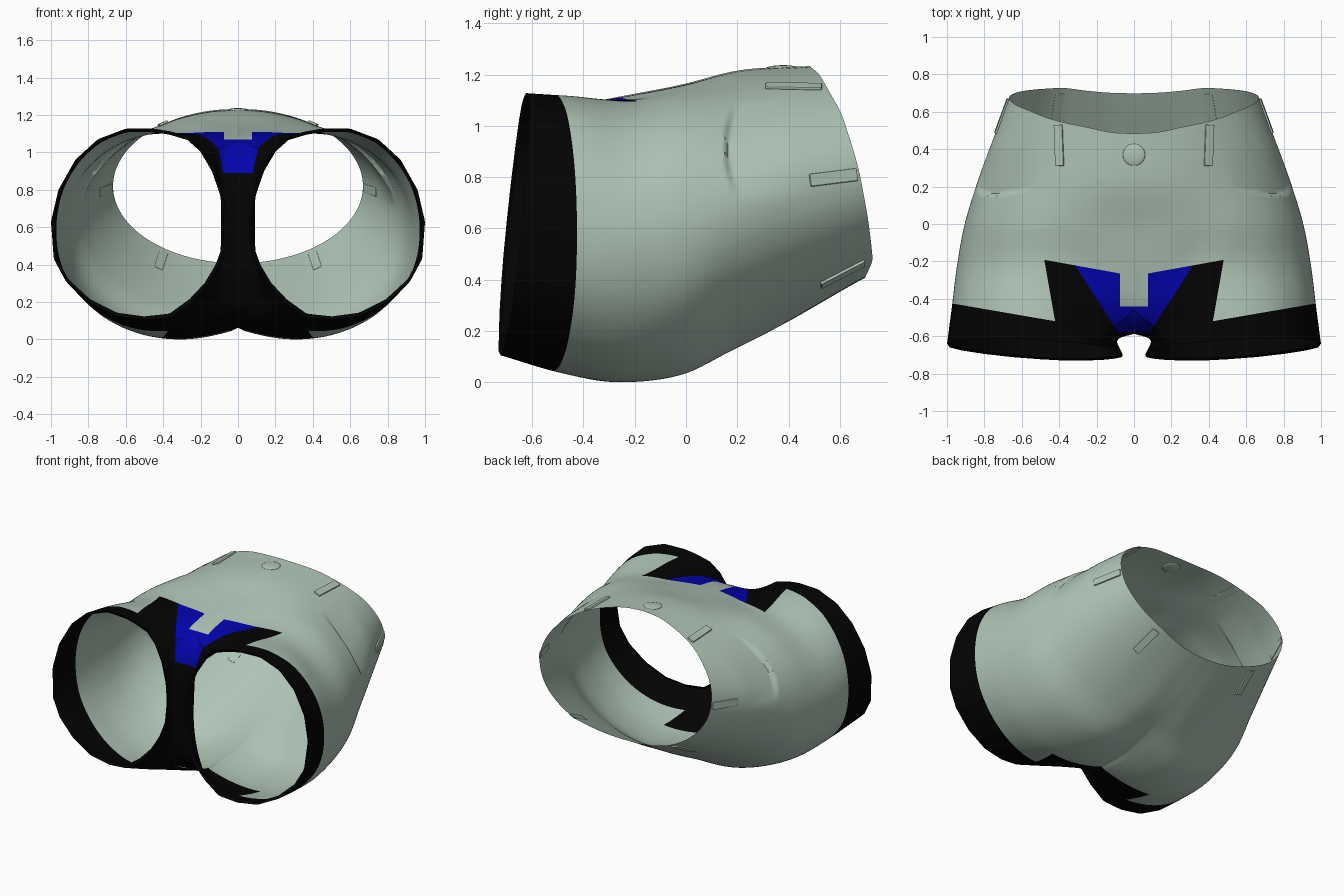
import bpy, bmesh, math
from mathutils import Vector, Matrix
from mathutils.bvhtree import BVHTree

if "Cube" in bpy.data.objects:
    bpy.data.objects.remove(bpy.data.objects["Cube"])

def material(name, rgb):
    m = bpy.data.materials.new(name)
    m.diffuse_color = (*rgb, 1)
    m.use_nodes = True
    m.node_tree.nodes["Principled BSDF"].inputs["Base Color"].default_value = m.diffuse_color
    return m

CLOTH = material("sage cloth", (0.425, 0.55, 0.465))
BLACK = material("black trim", (0.001, 0.001, 0.001))
BLUE = material("blue panel", (0.001, 0.001, 0.41))

def spline(pts, k, hold=False):
    """Chord-length cubic through pts, k steps each; hold keeps x from crossing 0."""
    n = len(pts)
    d = [max((pts[i + 1] - pts[i]).length, 1e-5) for i in range(n - 1)]
    sec = [(pts[i + 1] - pts[i]) / d[i] for i in range(n - 1)]
    tan = [sec[0]] + [(sec[i - 1] * d[i] + sec[i] * d[i - 1]) / (d[i - 1] + d[i])
                      for i in range(1, n - 1)] + [sec[-1]]
    if hold:
        for i, t in enumerate(tan):
            lim = 3 * abs(pts[i].x) / max(d[max(i - 1, 0)], d[min(i, n - 2)])
            t.x = max(-lim, min(lim, t.x))
    out = [pts[0].copy()]
    for i in range(n - 1):
        for j in range(1, k + 1):
            t = j / k
            out.append(pts[i] * (2 * t**3 - 3 * t * t + 1) + pts[i + 1] * (3 * t * t - 2 * t**3)
                       + tan[i] * d[i] * (t**3 - 2 * t * t + t) + tan[i + 1] * d[i] * (t**3 - t * t))
    return out

def resample(pts, n, smooth=True):
    """n + 1 evenly spaced points along a profile."""
    p = spline(pts, 12) if smooth else pts
    acc = [0]
    for a, b in zip(p, p[1:]):
        acc.append(acc[-1] + (b - a).length)
    out, i = [], 0
    for j in range(n + 1):
        s = acc[-1] * j / n
        while i < len(p) - 2 and acc[i + 1] < s:
            i += 1
        out.append(p[i].lerp(p[i + 1], (s - acc[i]) / max(acc[i + 1] - acc[i], 1e-9)))
    return out

V = lambda rows: [Vector(r) for r in rows]
NA, NI, K = 120, 44, 16     # outer columns, inner-thigh columns, rows per span

# half cross-sections, each from front centre round the side to back centre
def waist_y(z):
    tab = [(.40, .695), (.47, .727), (.55, .722), (.68, .703), (.85, .67),
           (1.04, .61), (1.15, .55), (1.2, .52), (1.24, .475)]
    for (a, ya), (b, yb) in zip(tab, tab[1:]):
        if z <= b:
            return ya + (yb - ya) * (z - a) / (b - a)
    return .475

waist, mid = [], []
for i in range(17):
    a = math.pi * i / 16
    s, c = (math.sin(a) if 0 < i < 16 else 0), math.cos(a)
    z = 0.82 + 0.413 * c
    waist.append(Vector((0.668 * s, waist_y(z), z)))
    mid.append(Vector((0.845 * (s if c > 0 else s ** .86), 0.2,
                       0.67 + 0.545 * c + (.02 if i == 16 else 0))))
seat = V([(0, 0, 1.165), (.3, 0, 1.15), (.55, 0, 1.095), (.74, 0, .975), (.86, 0, .81), (.905, 0, .61),
          (.865, 0, .39), (.72, 0, .2), (.52, 0, .085), (.3, 0, .035), (.12, 0, .055), (0, 0, .085)])
hip = V([(0, -.44, 1.07), (.12, -.35, 1.095), (.28, -.26, 1.1), (.5, -.22, 1.09), (.72, -.22, .995),
         (.88, -.22, .82), (.945, -.22, .6), (.9, -.22, .35), (.75, -.23, .15),
         (.55, -.24, .04), (.3, -.26, .0), (.12, -.34, .03), (0, -.42, .08)])
thigh = V([(.12, -.56, 1.02), (.28, -.5, 1.09), (.5, -.45, 1.115), (.74, -.43, 1.04),
           (.91, -.43, .85), (.972, -.43, .6), (.93, -.44, .36), (.78, -.46, .17),
           (.6, -.48, .07), (.36, -.5, .04), (.2, -.53, .08), (.13, -.56, .14)])

def cuff(rows):     # leg opening lies on a tilted plane
    return [Vector((x, -.67 + .05 * (z - .62) / .5 + .03 * (x - .53) / .47, z)) for x, z in rows]

leg = cuff([(.19, 1.02), (.26, 1.082), (.36, 1.112), (.45, 1.127), (.6, 1.127), (.75, 1.07), (.87, .96),
            (.96, .8), (1, .63), (.985, .43), (.92, .31), (.8, .2), (.65, .125), (.5, .105),
            (.36, .12), (.25, .2)])
# inner thigh: crotch seam, middle and cuff, from back to front
seam = V([(0, -.42, .08), (0, -.52, .15), (0, -.57, .3), (0, -.585, .5), (0, -.585, .7),
          (0, -.58, .87), (0, -.54, .98), (0, -.44, 1.07)])
inner = V([(.13, -.56, .14), (.105, -.595, .3), (.09, -.62, .5), (.09, -.62, .7),
           (.095, -.605, .87), (.12, -.56, 1.02)])
leg_in = cuff([(.25, .2), (.165, .29), (.105, .39), (.065, .5), (.06, .65), (.08, .78), (.125, .91),
               (.19, 1.02)])

def trim_slot(c):
    """Colour rule: 0 cloth, 1 black trim, 2 blue panel."""
    x, y, z = abs(c.x), c.y, c.z
    if z > .6:
        if x < .075 and y > -.44:
            return 0
        top = -.26 + .18 * (x - .1)
        if z > .89 and y < top and y > -.6 and x < .315 + .64 * (y + .22):
            return 2
        if y < top and x < .42 + .176 * (y + .53):
            return 1
    elif y < -.33 and x < .38 + .15 * (y + .5):
        return 1
    return 1 if y < -.52 + .172 * (x - .42) or (x < .2 and y < -.5) else 0

# shorts shell: right half lofted, then mirrored
bm = bmesh.new()
def loft(rings, count, k=K, hold=False):
    cols = [spline([r[j] for r in rings], k, hold) for j in range(count + 1)]
    grid = [[bm.verts.new(p) for p in c] for c in cols]
    for a, b in zip(grid, grid[1:]):
        for i in range(len(a) - 1):
            bm.faces.new((a[i], b[i], b[i + 1], a[i + 1]))

leg_a, leg_b = resample(leg, NA, False), resample(leg_in, NI, False)
loft([resample(r, NA) for r in (waist, mid, seat, hip, thigh)] + [leg_a], NA, hold=True)
loft([resample(seam, NI), resample(inner, NI), leg_b], NI)

# narrow lip turned in around the leg opening
centre = Vector((.54, 0, .62))
def lip(ring):
    return [Vector((centre.x + (p.x - centre.x) * .965, p.y + .012,
                    centre.z + (p.z - centre.z) * .965)) for p in ring]
loft([leg_a, lip(leg_a)], NA, 2)
loft([leg_b, lip(leg_b)], NI, 2)
bmesh.ops.remove_doubles(bm, verts=bm.verts, dist=0.0008)

# pocket fold pressed into the side
for v in bm.verts:
    x, y, z = v.co
    d = y - (.15 + .035 * ((z - .92) / .17) ** 2)
    h = 1 - ((z - .91) / .19) ** 2
    if x > .45 and h > 0 and 0 < d < .25:
        depth = .024 * min(1, d / .012) * (1 - d / .25) * h
        v.co -= Vector((.8, 0, .6)) * depth

# crisp colour borders: cut along the rule's planes (point, normal, z range, y limit)
cuts = [((.075, 0, 0), (1, 0, 0), .6, 2, -.2), ((0, -.44, 0), (0, 1, 0), .9, 2, -.3),
        ((.1, -.26, 0), (-.18, 1, 0), .6, 2, -.1), ((.315, -.22, 0), (1, -.64, 0), .85, 2, -.15),
        ((.42, -.53, 0), (1, -.176, 0), .6, 2, -.15), ((0, 0, .89), (0, 0, 1), .8, 1, -.5),
        ((.42, -.52, 0), (-.172, 1, 0), -1, 2, -.3), ((.38, -.5, 0), (1, -.15, 0), -1, .6, -.3),
        ((0, -.33, 0), (0, 1, 0), -1, .3, -.2)]
for co, no, lo, hi, ymax in cuts:
    faces = [f for f in bm.faces if lo < f.calc_center_median().z < hi and f.calc_center_median().y < ymax]
    geom = faces + list({e for f in faces for e in f.edges}) + list({v for f in faces for v in f.verts})
    bmesh.ops.bisect_plane(bm, geom=geom, dist=1e-4, plane_co=co, plane_no=no)

bmesh.ops.recalc_face_normals(bm, faces=bm.faces)
probe = max((f for f in bm.faces if f.calc_center_median().y > -.5), key=lambda f: f.calc_center_median().x)
if probe.normal.x < 0:
    bmesh.ops.reverse_faces(bm, faces=bm.faces)
for f in bm.faces:
    f.smooth = True
    f.material_index = trim_slot(f.calc_center_median())
surface = BVHTree.FromBMesh(bm)
me = bpy.data.meshes.new("shorts_shell")
bm.to_mesh(me)
bm.free()
shell = bpy.data.objects.new("shorts_shell", me)
bpy.context.collection.objects.link(shell)
for m in (CLOTH, BLACK, BLUE):
    me.materials.append(m)

def mirror(ob):
    md = ob.modifiers.new("mirror", 'MIRROR')
    md.merge_threshold = 0.0005
    md.mirror_object = shell if ob is not shell else None

mirror(shell)
bpy.context.view_layer.objects.active = shell
shell.select_set(True)
bpy.ops.object.shade_smooth_by_angle(angle=math.radians(50))

# belt loops laid on the surface
def belt_loop(name, start, end, lift=.004):
    a, na = surface.find_nearest(Vector(start))[:2]
    b, nb = surface.find_nearest(Vector(end))[:2]
    d = (b - a).normalized()
    n = (na + nb)
    n = (n - d * n.dot(d)).normalized()
    s = n.cross(d)
    rot = Matrix((s, d, n)).transposed().to_4x4()
    bpy.ops.mesh.primitive_cube_add(size=1)
    ob = bpy.context.object
    ob.name = name
    ob.data.transform(Matrix.Translation((a + b) / 2 + n * lift) @ rot
                      @ Matrix.Diagonal((.05, (b - a).length, .014, 1)))
    ob.data.materials.append(CLOTH)
    bv = ob.modifiers.new("bevel", 'BEVEL')
    bv.width, bv.segments = 0.005, 2
    mirror(ob)

belt_loop("front_belt_loop", (.395, .31, 1.15), (.4, .53, 1.14))
belt_loop("side_belt_loop", (.76, .49, .79), (.68, .67, .81), .002)
belt_loop("back_belt_loop", (.43, .53, .37), (.4, .70, .46))

# waist button
spot, normal = surface.find_nearest(Vector((.002, .37, 1.22)))[:2]
bpy.ops.mesh.primitive_uv_sphere_add(segments=24, ring_count=12, radius=1)
button = bpy.context.object
button.name = "waist_button"
button.data.transform(Matrix.Translation((0, spot.y, spot.z - .003)) @ Vector((0, 0, 1)).rotation_difference(
    Vector((0, normal.y, normal.z))).to_matrix().to_4x4() @ Matrix.Diagonal((.06, .06, .011, 1)))
button.data.materials.append(CLOTH)
bpy.ops.object.shade_smooth()
